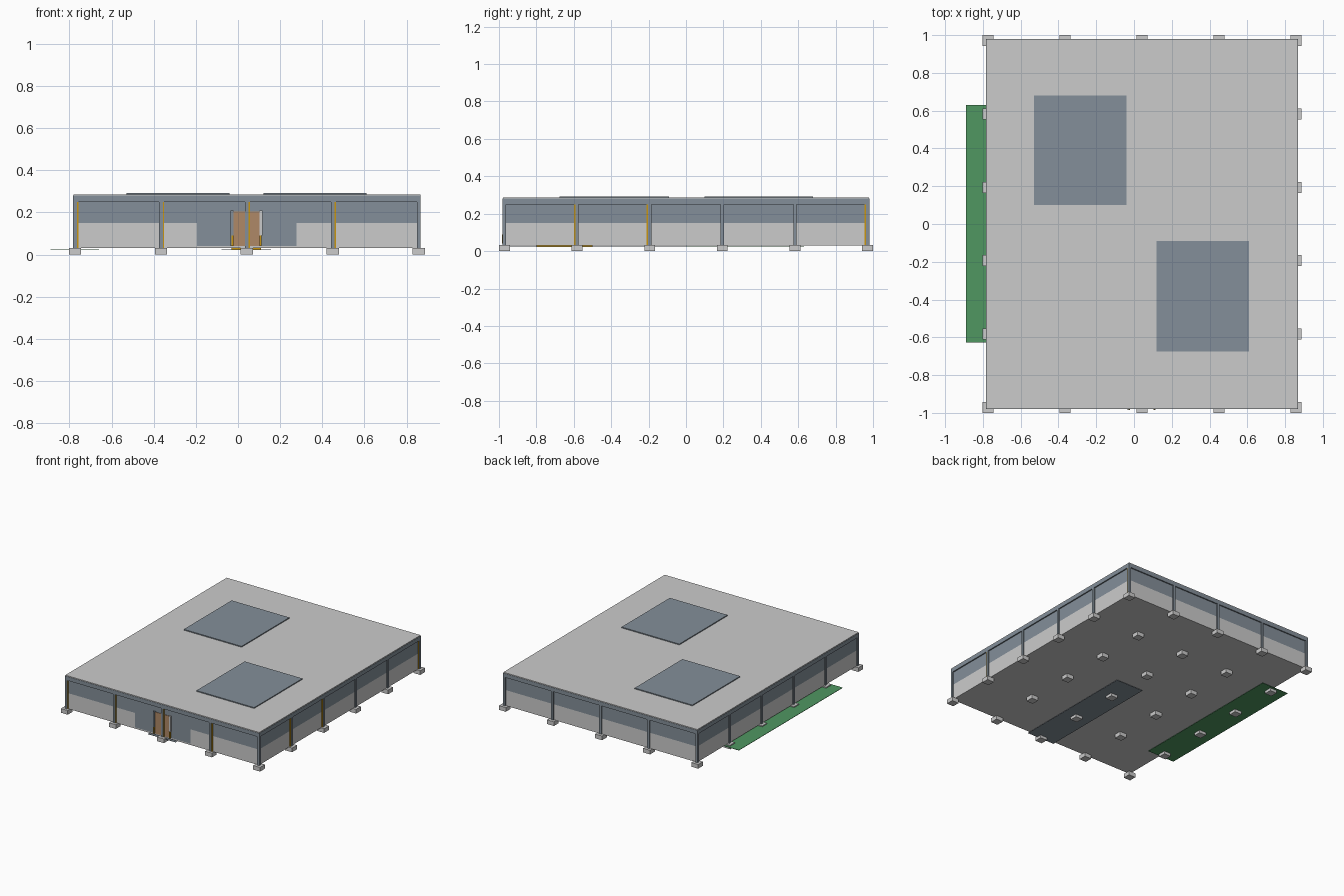
import bpy
import bmesh
from mathutils import Vector

cube = bpy.data.objects.get("Cube")
if cube:
    bpy.data.objects.remove(cube, do_unlink=True)


def material(name, rgb):
    m = bpy.data.materials.new(name)
    m.use_nodes = True
    m.diffuse_color = (*rgb, 1)
    m.node_tree.nodes["Principled BSDF"].inputs["Base Color"].default_value = (*rgb, 1)
    return m


GREY = material("light_grey", (0.6, 0.6, 0.6))
BLUE = material("blue_grey", (0.23, 0.275, 0.32))
GREEN = material("green", (0.08, 0.31, 0.12))
YELLOW = material("yellow", (0.58, 0.30, 0.005))
BROWN = material("brown", (0.43, 0.25, 0.135))


def boxes(name, mat, *spans):
    """One object holding a box for each (x0, x1, y0, y1, z0, z1)."""
    bm = bmesh.new()
    for x0, x1, y0, y1, z0, z1 in spans:
        lo, hi = Vector((x0, y0, z0)), Vector((x1, y1, z1))
        verts = bmesh.ops.create_cube(bm, size=1)["verts"]
        for v in verts:
            v.co = (lo + hi) / 2 + v.co * (hi - lo)
    mesh = bpy.data.meshes.new(name)
    bm.to_mesh(mesh)
    bm.free()
    mesh.materials.append(mat)
    obj = bpy.data.objects.new(name, mesh)
    bpy.context.collection.objects.link(obj)
    return obj


# Structural grid
XS = [-0.774 + 0.408 * i for i in range(5)]
YS = [-0.971 + 0.3884 * i for i in range(6)]
X0, X1, Y0, Y1 = XS[0], XS[-1], YS[0], YS[-1]
FLOOR, SILL, HEAD, TOP = 0.03, 0.15, 0.25, 0.28
T = 0.01

# Footings under every grid point
h = 0.029
boxes("footings", GREY, *[(x - h, x + h, y - h, y + h, 0, FLOOR + 0.002)
                          for x in XS for y in YS])

# Columns around the edge
c = 0.009
edge = [(x, y) for x in XS for y in YS if x in (X0, X1) or y in (Y0, Y1)]
boxes("columns", BLUE, *[(x - c, x + c, y - c, y + c, FLOOR, HEAD + 0.01)
                         for x, y in edge])

# Yellow strips beside some columns
boxes("front_column_strips", YELLOW,
      *[(x + c, x + c + 0.007, Y0 - 0.006, Y0 + c, FLOOR, HEAD) for x in XS[:4]])
boxes("right_column_strips", YELLOW,
      *[(X1 - c, X1 + 0.006, y - c - 0.007, y - c, FLOOR, HEAD)
        for y in (YS[1], YS[2], YS[5])])

# Floor, edge beam and roof
boxes("floor", GREY, (X0, X1, Y0, Y1, FLOOR, FLOOR + T))
b = 0.009
boxes("edge_beams", BLUE,
      (X0 - b, X1 + b, Y0 - b, Y0 + b, HEAD, TOP),
      (X0 - b, X1 + b, Y1 - b, Y1 + b, HEAD, TOP),
      (X0 - b, X0 + b, Y0 + b, Y1 - b, HEAD, TOP),
      (X1 - b, X1 + b, Y0 + b, Y1 - b, HEAD, TOP))
r = 0.007
boxes("roof", GREY, (X0 - r, X1 + r, Y0 - r, Y1 + r, TOP, TOP + 0.006))

# Raised skylights
boxes("skylights", BLUE,
      (-0.53, -0.04, 0.10, 0.68, TOP, TOP + 0.013),
      (0.12, 0.61, -0.675, -0.09, TOP, TOP + 0.013))

# Solid lower walls and window bands, with a fully glazed front entrance
ENTRY = (-0.195, 0.277)


def ring(z0, z1, front_spans):
    fronts = [(a, e, Y0, Y0 + T, z0, z1) for a, e in front_spans]
    return fronts + [(X0, X1, Y1 - T, Y1, z0, z1),
                     (X0, X0 + T, Y0 + T, Y1 - T, z0, z1),
                     (X1 - T, X1, Y0 + T, Y1 - T, z0, z1)]


boxes("lower_walls", GREY, *ring(FLOOR, SILL, [(X0, ENTRY[0]), (ENTRY[1], X1)]))
boxes("window_bands", BLUE, *ring(SILL, HEAD, [(X0, X1)]))
boxes("entrance_glass", BLUE, (*ENTRY, Y0, Y0 + T, FLOOR + 0.01, SILL))

# Entrance doors with posts and low guards
d = 0.04
boxes("doors", BROWN,
      (d - 0.062, d - 0.002, Y0 - 0.004, Y0 + 0.002, d, 0.205),
      (d + 0.002, d + 0.062, Y0 - 0.004, Y0 + 0.002, d, 0.205))
boxes("left_door_post", BLUE, (-0.036, -0.022, Y0 - 0.01, Y0, d, 0.21))
boxes("right_door_post", GREY, (0.102, 0.116, Y0 - 0.01, Y0, 0.09, 0.21))
boxes("door_guards", YELLOW,
      (-0.03, -0.022, Y0 - 0.013, Y0, d, 0.09),
      (0.102, 0.112, Y0 - 0.013, Y0, d, 0.09))

# Ground plates
boxes("entrance_mat", YELLOW, (-0.03, 0.11, -0.8, -0.5, 0.024, FLOOR))
boxes("entrance_path", BLUE, (-0.078, 0.156, -0.98, 0, 0.021, 0.024))
boxes("lawn_strip", GREEN, (-0.89, -0.66, -0.628, 0.63, 0.021, 0.024))
